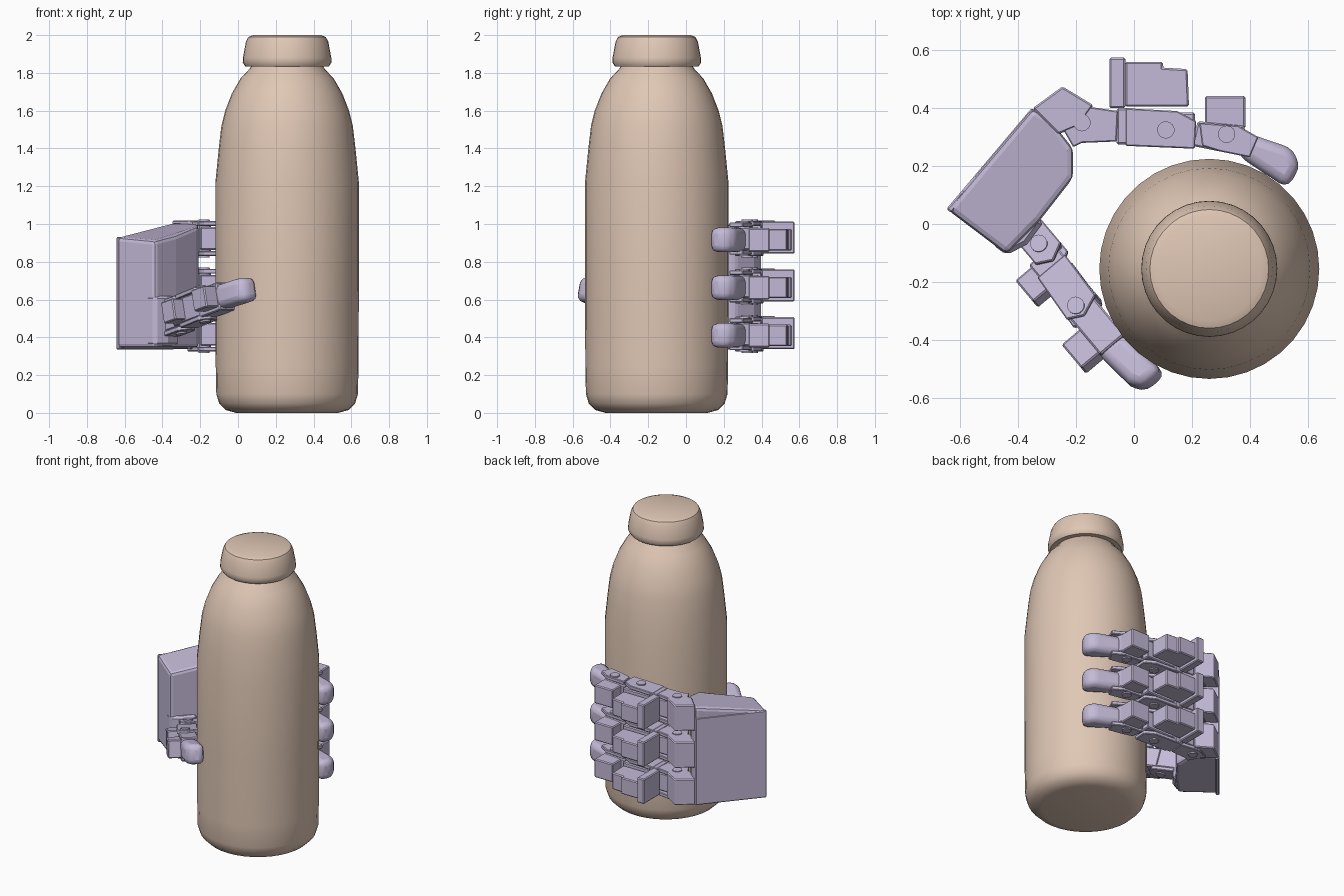
import bpy, bmesh, math
from mathutils import Matrix, Vector

if "Cube" in bpy.data.objects:
    bpy.data.objects.remove(bpy.data.objects["Cube"])


def material(name, rgb):
    m = bpy.data.materials.new(name)
    m.diffuse_color = (*rgb, 1)
    m.use_nodes = True
    m.node_tree.nodes["Principled BSDF"].inputs["Base Color"].default_value = m.diffuse_color
    return m


TAN = material("tan", (0.74, 0.57, 0.46))
LILAC = material("lilac", (0.55, 0.49, 0.68))


def finish(name, bm, mat, matrix=None, bevel=0.0, segs=1):
    bmesh.ops.recalc_face_normals(bm, faces=bm.faces[:])
    me = bpy.data.meshes.new(name)
    bm.to_mesh(me)
    bm.free()
    me.materials.append(mat)
    ob = bpy.data.objects.new(name, me)
    bpy.context.collection.objects.link(ob)
    if matrix:
        ob.matrix_world = matrix
    if bevel:
        b = ob.modifiers.new("bevel", 'BEVEL')
        b.width, b.segments = bevel, segs
    return ob


def smooth(ob, deg):
    bpy.ops.object.select_all(action='DESELECT')
    bpy.context.view_layer.objects.active = ob
    ob.select_set(True)
    bpy.ops.object.shade_smooth_by_angle(angle=math.radians(deg))


def prism(name, pts, z0, z1, matrix=None, bevel=0.006, segs=1):
    """Extrude a plan outline; z1 may be one height or one per corner."""
    tops = z1 if isinstance(z1, (list, tuple)) else [z1] * len(pts)
    bm = bmesh.new()
    lo = [bm.verts.new((x, y, z0)) for x, y in pts]
    hi = [bm.verts.new((x, y, t)) for (x, y), t in zip(pts, tops)]
    bm.faces.new(lo)
    bm.faces.new(hi)
    for i in range(len(pts)):
        j = (i + 1) % len(pts)
        bm.faces.new((lo[i], lo[j], hi[j], hi[i]))
    return finish(name, bm, LILAC, matrix, bevel, segs)


def rect(x0, x1, y0, y1):
    return [(x0, y0), (x1, y0), (x1, y1), (x0, y1)]


def fork(name, pts, half, matrix):
    """Two side plates of a hinge bracket."""
    for tag, s in (("lower", -1), ("upper", 1)):
        a, b = sorted((s * half, s * (half - 0.025)))
        prism(f"{name}_{tag}", pts, a, b, matrix, 0.004)


def pivot(name, x, y, half, matrix, r=0.03):
    bm = bmesh.new()
    bmesh.ops.create_cone(bm, cap_ends=True, segments=14, radius1=r, radius2=r, depth=2 * half,
                          matrix=Matrix.Translation((x, y, 0)))
    finish(name, bm, LILAC, matrix)


# bottle with cap
profile = [(0, 0), (0.27, 0), (0.325, 0.015), (0.36, 0.05), (0.375, 0.1), (0.378, 0.25),
           (0.38, 0.7), (0.38, 1.22), (0.362, 1.4), (0.348, 1.52), (0.328, 1.6),
           (0.293, 1.69), (0.247, 1.77), (0.2, 1.82), (0.19, 1.835), (0.222, 1.835),
           (0.235, 1.855), (0.234, 1.88), (0.218, 1.965), (0.205, 1.99), (0.18, 2.0), (0, 2.0)]
bm = bmesh.new()
vs = [bm.verts.new((r, 0, z)) for r, z in profile]
es = [bm.edges.new(p) for p in zip(vs, vs[1:])]
bmesh.ops.spin(bm, geom=vs + es, cent=(0, 0, 0), axis=(0, 0, 1), angle=2 * math.pi, steps=36)
bmesh.ops.remove_doubles(bm, verts=bm.verts[:], dist=0.0005)
smooth(finish("bottle", bm, TAN, Matrix.Translation((0.26, -0.155, 0))), 40)

# palm
palm = [(-0.645, 0.05), (-0.44, -0.105), (-0.327, 0.01), (-0.21, 0.16),
        (-0.21, 0.26), (-0.29, 0.36), (-0.35, 0.40)]
prism("palm", palm, 0.345, [0.93, 0.91, 0.94, 0.99, 1.0, 1.015, 1.0], bevel=0.02, segs=2)
prism("palm_back_plate", [(-0.648, 0.052), (-0.63, 0.037), (-0.335, 0.385), (-0.352, 0.402)], 0.335, 0.93)
prism("thumb_mount", [(-0.49, -0.07), (-0.44, -0.108), (-0.37, -0.07), (-0.31, 0.01), (-0.4, 0.05)],
      0.355, 0.62, bevel=0.015)

# three fingers
for i, z in enumerate((0.417, 0.67, 0.923)):
    M = Matrix.Translation((0, 0, z))
    n = f"finger_{i + 1}_"
    # knuckle
    prism(n + "knuckle", [(-0.35, 0.40), (-0.26, 0.31), (-0.19, 0.34), (-0.14, 0.41), (-0.247, 0.475)],
          -0.08, 0.095, M)
    fork(n + "knuckle_fork", [(-0.27, 0.37), (-0.21, 0.265), (-0.18, 0.28), (-0.06, 0.285),
                              (-0.055, 0.39), (-0.19, 0.41)], 0.092, M)
    prism(n + "knuckle_core", rect(-0.2, -0.055, 0.29, 0.385), -0.06, 0.06, M)
    pivot(n + "knuckle_pivot", -0.18, 0.35, 0.1, M)
    # outer motor
    prism(n + "motor_flange", rect(-0.085, -0.03, 0.4, 0.575), -0.08, 0.09, M)
    prism(n + "motor", [(-0.03, 0.405), (0.19, 0.405), (0.185, 0.535), (0.10, 0.54), (0.10, 0.56), (-0.03, 0.56)],
          -0.063, 0.05, M)
    # middle link
    prism(n + "middle_base", rect(-0.06, 0.0, 0.275, 0.4), -0.09, 0.09, M)
    prism(n + "middle_core", rect(-0.01, 0.21, 0.28, 0.385), -0.06, 0.06, M)
    fork(n + "middle_fork", [(-0.03, 0.27), (0.21, 0.26), (0.215, 0.355), (0.15, 0.39), (-0.03, 0.4)], 0.092, M)
    pivot(n + "middle_pivot", 0.11, 0.325, 0.1, M)
    # end motor and hinge
    prism(n + "end_motor", rect(0.245, 0.385, 0.33, 0.442), -0.07, 0.055, M)
    prism(n + "end_core", [(0.2, 0.27), (0.3, 0.25), (0.40, 0.25), (0.38, 0.34), (0.22, 0.355)], -0.06, 0.06, M)
    fork(n + "end_fork", [(0.225, 0.35), (0.235, 0.27), (0.30, 0.25), (0.40, 0.23), (0.43, 0.30),
                          (0.36, 0.34)], 0.085, M)
    pivot(n + "end_pivot", 0.32, 0.31, 0.093, M)
    # fingertip
    smooth(prism(n + "tip", [(0.36, 0.325), (0.36, 0.235), (0.53, 0.122), (0.575, 0.2), (0.545, 0.262)],
                 -0.072, 0.058, M, 0.035, 3), 40)

# thumb, laid out along its own tilted axis
start, end = Vector((-0.36, -0.03, 0.50)), Vector((0.06, -0.53, 0.655))
u = (end - start).normalized()
w = (Vector((0, 0, 1)) - u * u.z).normalized()
v = w.cross(u)
T = Matrix.Translation(start) @ Matrix((u, v, w)).transposed().to_4x4()
prism("thumb_base", rect(-0.03, 0.1, -0.05, 0.055), -0.07, 0.07, T)
fork("thumb_base_fork", [(-0.02, -0.055), (0.12, -0.055), (0.15, 0.0), (0.12, 0.06), (-0.02, 0.06)], 0.095, T)
pivot("thumb_base_pivot", 0.073, 0, 0.103, T)
prism("thumb_motor", rect(0.11, 0.21, -0.145, -0.04), -0.055, 0.06, T)
prism("thumb_link", rect(0.1, 0.34, -0.075, 0.04), -0.065, 0.065, T)
fork("thumb_link_fork", [(0.16, -0.08), (0.34, -0.095), (0.37, -0.04), (0.34, 0.035), (0.16, 0.045)], 0.09, T)
pivot("thumb_link_pivot", 0.325, -0.04, 0.098, T)
prism("thumb_end_motor", rect(0.39, 0.5, -0.165, -0.06), -0.055, 0.06, T)
prism("thumb_end_link", rect(0.33, 0.51, -0.085, 0.025), -0.075, 0.075, T)
smooth(prism("thumb_tip", [(0.48, -0.09), (0.64, -0.075), (0.69, -0.05), (0.69, 0.045), (0.49, 0.025)],
             -0.065, 0.065, T, 0.035, 3), 40)
